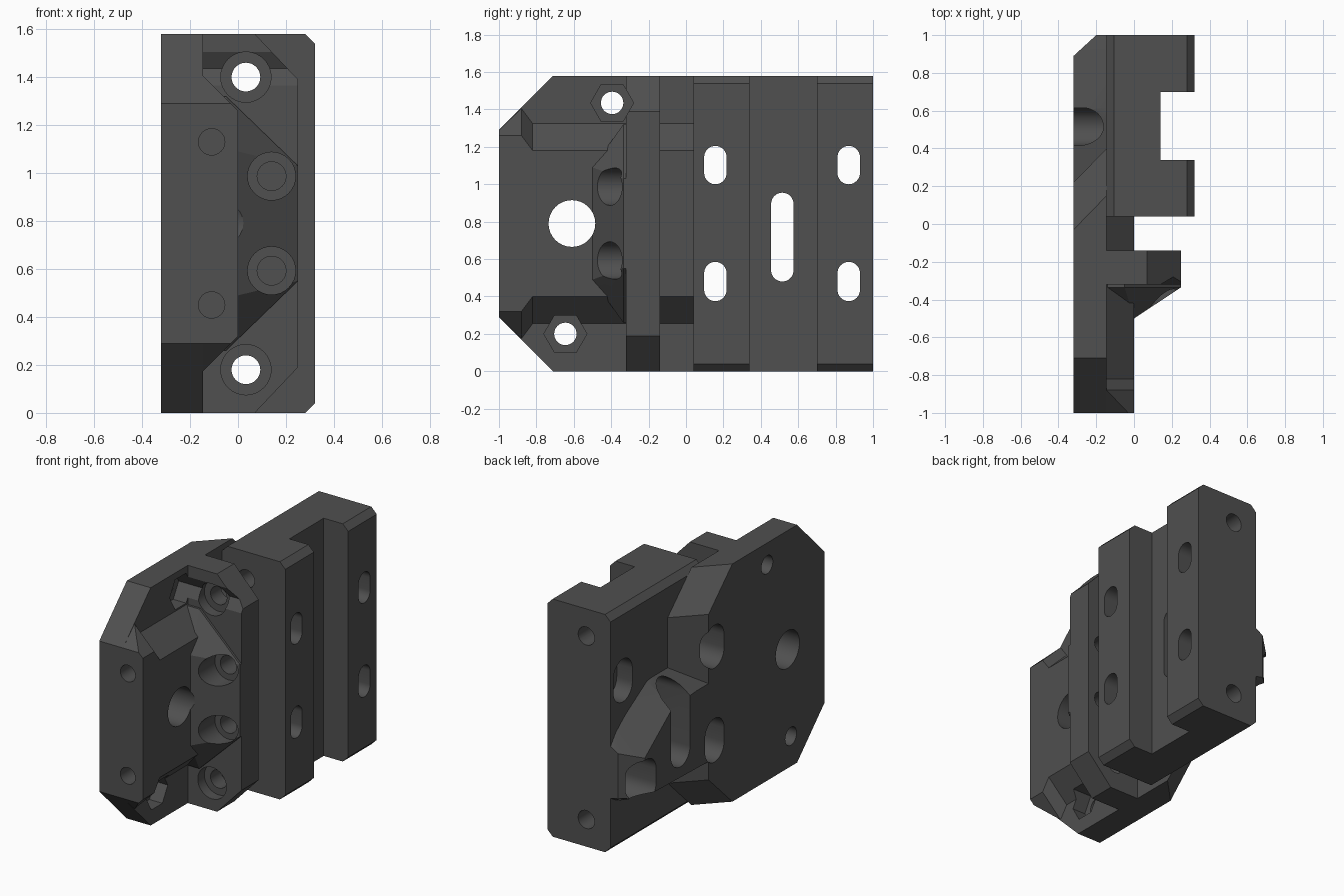
import bpy, bmesh, math
from mathutils import Matrix, Vector

if "Cube" in bpy.data.objects:
    bpy.data.objects.remove(bpy.data.objects["Cube"])

MID = 0.79  # mirror height

grey = bpy.data.materials.new("dark_grey")
grey.diffuse_color = (0.08, 0.08, 0.08, 1)
grey.use_nodes = True
grey.node_tree.nodes["Principled BSDF"].inputs["Base Color"].default_value = grey.diffuse_color


def finish(name, bm):
    bmesh.ops.recalc_face_normals(bm, faces=bm.faces)
    me = bpy.data.meshes.new(name)
    bm.to_mesh(me)
    bm.free()
    me.materials.append(grey)
    ob = bpy.data.objects.new(name, me)
    bpy.context.collection.objects.link(ob)
    return ob


def hull(name, pts, mirror=True):
    """Convex solid; points are optionally mirrored top to bottom."""
    bm = bmesh.new()
    allp = set(pts)
    if mirror:
        allp |= {(x, y, round(2 * MID - z, 4)) for x, y, z in pts}
    for p in allp:
        bm.verts.new(p)
    res = bmesh.ops.convex_hull(bm, input=bm.verts)
    junk = [g for g in res["geom_interior"] if isinstance(g, bmesh.types.BMVert)]
    bmesh.ops.delete(bm, geom=junk, context='VERTS')
    bmesh.ops.dissolve_limit(bm, angle_limit=0.01, verts=bm.verts, edges=bm.edges)
    return finish(name, bm)


def prism(name, outline, a, b, axis):
    """Extrude a 2D outline along x (outline = y,z), y (x,z) or z (x,y)."""
    bm = bmesh.new()
    put = {'x': lambda u, v, w: (w, u, v), 'y': lambda u, v, w: (u, w, v),
           'z': lambda u, v, w: (u, v, w)}[axis]
    lo = [bm.verts.new(put(u, v, a)) for u, v in outline]
    hi = [bm.verts.new(put(u, v, b)) for u, v in outline]
    bm.faces.new(lo)
    bm.faces.new(hi[::-1])
    n = len(lo)
    for i in range(n):
        bm.faces.new((lo[i], hi[i], hi[(i + 1) % n], lo[(i + 1) % n]))
    return finish(name, bm)


def slot_outline(u, v0, v1, r, n=32):
    """Round ended slot; a circle when v0 equals v1."""
    pts = []
    for start, v in ((0, v1), (math.pi, v0)):
        for i in range(n // 2 + (v0 != v1)):
            a = start + 2 * math.pi * i / n
            pts.append((u + r * math.cos(a), v + r * math.sin(a)))
    return pts


def hole(u, v, r, a, b, axis, n=32):
    return prism("hole_cutter", slot_outline(u, v, v, r, n), a, b, axis)


def apply_boolean(ob, others, op):
    for other in others:
        m = ob.modifiers.new("bool", 'BOOLEAN')
        m.operation, m.solver, m.object = op, 'EXACT', other
    bpy.context.view_layer.update()
    dg = bpy.context.evaluated_depsgraph_get()
    me = bpy.data.meshes.new_from_object(ob.evaluated_get(dg))
    ob.modifiers.clear()
    ob.data = me
    for other in others:
        bpy.data.objects.remove(other)


# grooved back block, with small bevels on its long ends
block = prism("carriage_body", [(-0.145, 0.04), (0.32, 0.04), (0.32, 0.34), (0.14, 0.34),
              (0.14, 0.70), (0.32, 0.70), (0.32, 1), (-0.145, 1)], 0, 1.58, 'z')
c = 0.04
clip = prism("clip", [(-0.145, c), (-0.145 + c, 0), (0.32 - c, 0), (0.32, c), (0.32, 1.58 - c),
             (0.32 - c, 1.58), (-0.145 + c, 1.58), (-0.145, 1.58 - c)], -0.5, 1.5, 'y')
apply_boolean(block, [clip], 'INTERSECT')

# side plate with cut corners and a slanted rear edge
plate = hull("side_plate", [(x, y, z) for x, d in ((-0.32, 0), (-0.145, 0.18))
             for y, z in ((-1, 1.29), (-0.71, 1.58), (-0.03 + d, 1.58), (0.22 + d, 1.34))])

# raised rail in the middle of the plate, and its wider front end
rail = hull("rail", [(x, y, z) for y in (-0.9, 0.1)
            for x, z in ((0, 1.18), (-0.145, 1.325), (-0.25, 1.325))])
rail_end = hull("rail_end", [(0, -1, 1.26), (0, -0.88, 1.26), (0, -0.82, 1.18),
                (-0.03, -1, 1.29), (-0.25, -1, 1.29),
                (-0.145, -0.88, 1.405), (-0.25, -0.88, 1.405),
                (-0.145, -0.82, 1.325), (-0.25, -0.82, 1.325)])

# upright flange
flange = hull("flange", [(x, y, z) for y in (-0.32, -0.14)
              for x, z in ((-0.25, 1.58), (0.07, 1.58), (0.25, 1.39))])

# gusset in front of the flange
gusset = hull("gusset", [(0, -0.5, 1.09), (-0.1, -0.5, 1.09), (0, -0.42, 1.18),
              (0.25, -0.335, 1.03), (0.25, -0.25, 1.03),
              (-0.05, -0.335, 1.32), (-0.05, -0.25, 1.32),
              (-0.2, -0.335, 1.32), (-0.2, -0.25, 1.32)])

# faceted boss on the outer side
boss = hull("boss", [(-0.32, 0.15, 0.36), (-0.32, 0.15, 0.88), (-0.32, 0.35, 0.88),
            (-0.32, 0.60, 0.86), (-0.32, 0.78, 0.70), (-0.32, 0.89, 0.64),
            (-0.32, 0.89, 0.38), (-0.2, 1, 0.38), (-0.2, 1, 0.68),
            (-0.1, 1, 0.36), (-0.1, 1, 0.74), (-0.1, 0.9, 0.87),
            (-0.1, 0.62, 1.04), (-0.1, 0.3, 1.04), (-0.1, 0.15, 0.3), (-0.1, 0.9, 0.3)],
            mirror=False)

apply_boolean(block, [plate, rail, rail_end, flange, gusset, boss], 'UNION')

cut = []
# slots through the block with wider recesses on the outer side
for y, z0, z1 in ((0.157, 1.06, 1.145), (0.157, 0.435, 0.525), (0.87, 1.06, 1.145),
                  (0.87, 0.435, 0.525), (0.515, 0.54, 0.895)):
    cut.append(prism("slot_cutter", slot_outline(y, z0, z1, 0.06), -0.6, 0.6, 'x'))
    cut.append(prism("recess_cutter", slot_outline(y, z0, z1, 0.1), -0.6, -0.03, 'x'))

# large plate hole
cut.append(hole(-0.61, 0.79, 0.125, -0.6, 0.3, 'x'))

# nut pockets and their holes
for y, z in ((-0.395, 1.435), (-0.645, 0.20)):
    cut.append(hole(y, z, 0.06, -0.6, 0.1, 'x'))
    cut.append(hole(y, z, 0.115, -0.24, 0.5, 'x', 6))

for s in (1, -1):
    # long bolt holes with recessed heads
    cut.append(hole(0.033, MID + s * 0.61, 0.06, -0.6, 1.3, 'y'))
    cut.append(hole(0.033, MID + s * 0.61, 0.105, -0.6, -0.25, 'y'))
    # gusset screws
    cut.append(hole(0.14, MID + s * 0.197, 0.06, -0.4, -0.02, 'y'))
    cut.append(hole(0.14, MID + s * 0.197, 0.1, -0.7, -0.30, 'y'))
    # front end screws
    cut.append(hole(-0.11, MID + s * 0.34, 0.055, -1.2, -0.6, 'y'))
apply_boolean(block, cut, 'DIFFERENCE')

# smooth the bores, keep the edges sharp
bpy.context.view_layer.objects.active = block
block.select_set(True)
bpy.ops.object.shade_smooth_by_angle(angle=math.radians(25))
